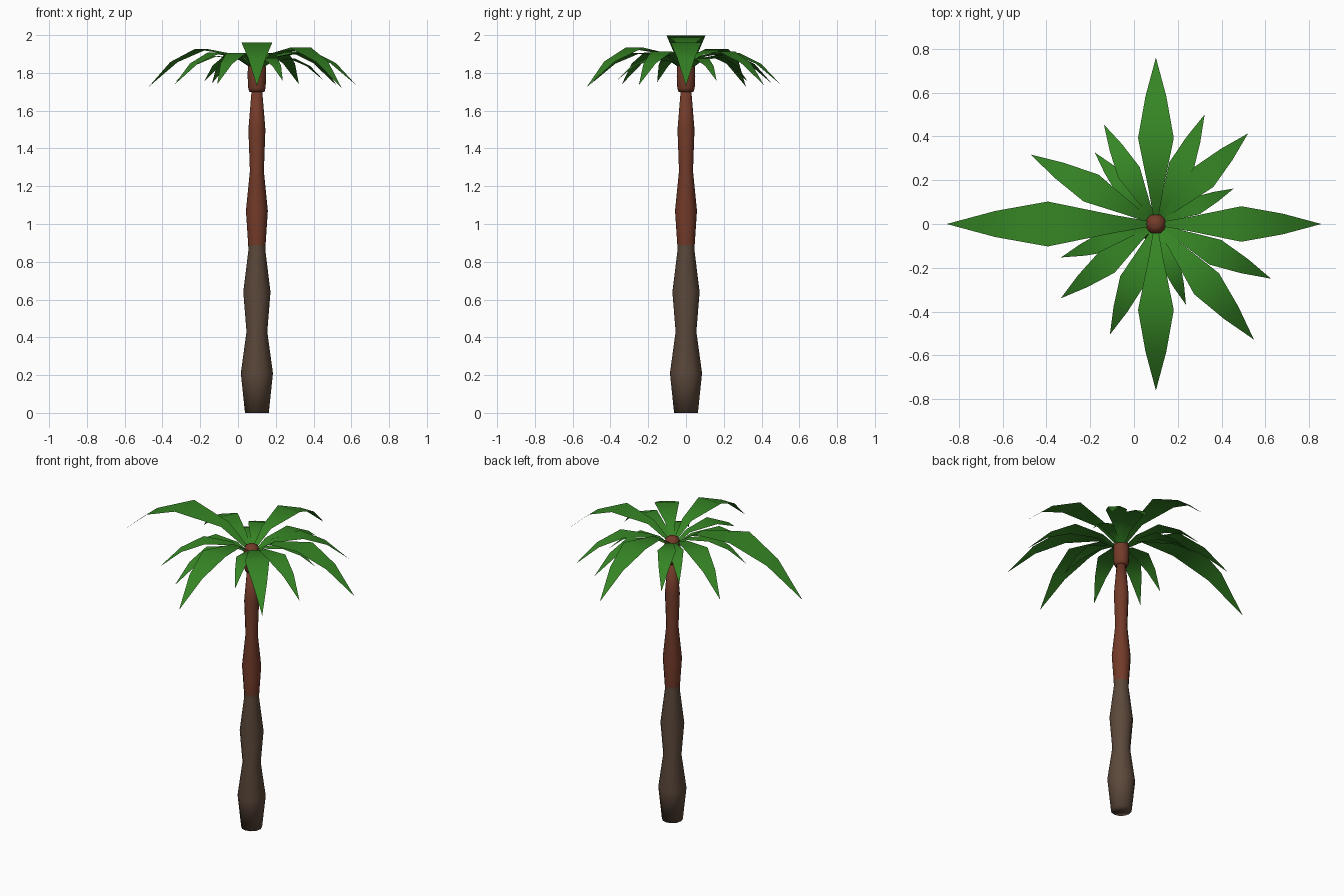
import bpy, bmesh, math
from mathutils import Matrix

if "Cube" in bpy.data.objects:
    bpy.data.objects.remove(bpy.data.objects["Cube"])

CX = 0.10  # trunk axis offset in x


def material(name, rgb):
    m = bpy.data.materials.new(name)
    m.diffuse_color = (*rgb, 1)
    m.use_nodes = True
    m.node_tree.nodes["Principled BSDF"].inputs["Base Color"].default_value = m.diffuse_color
    return m


GREY_BROWN = material("grey brown bark", (0.105, 0.065, 0.043))
RED_BROWN = material("red brown bark", (0.17, 0.043, 0.022))
GREEN = material("leaf green", (0.036, 0.235, 0.018))


def finish(name, bm, mats):
    bmesh.ops.recalc_face_normals(bm, faces=bm.faces)
    for f in bm.faces:
        f.smooth = True
    me = bpy.data.meshes.new(name)
    bm.to_mesh(me)
    bm.free()
    for m in mats:
        me.materials.append(m)
    ob = bpy.data.objects.new(name, me)
    bpy.context.collection.objects.link(ob)
    ob.location.x = CX
    return ob


def lathe(name, profile, mats, rule=lambda z: 0, sides=12):
    """Stack of rings with capped ends; rule picks the material by height."""
    bm = bmesh.new()
    rings = [[bm.verts.new((r * math.cos(2 * math.pi * i / sides),
                            r * math.sin(2 * math.pi * i / sides), z))
              for i in range(sides)] for r, z in profile]
    for a, b in zip(rings, rings[1:]):
        for i in range(sides):
            j = (i + 1) % sides
            bm.faces.new((a[i], a[j], b[j], b[i]))
    bm.faces.new(rings[0][::-1])
    bm.faces.new(rings[-1])
    for f in bm.faces:
        f.material_index = rule(f.calc_center_median().z)
    return finish(name, bm, mats)


# Bulging trunk, two bark colours
lathe("trunk", [(0.063, 0), (0.085, 0.21), (0.055, 0.43), (0.072, 0.64), (0.045, 0.86),
                (0.046, 0.89), (0.058, 1.07), (0.037, 1.28), (0.045, 1.50), (0.027, 1.72)],
      [GREY_BROWN, RED_BROWN], lambda z: int(z > 0.88))

# Crown knob holding the leaves
lathe("crown", [(0.040, 1.70), (0.046, 1.72), (0.049, 1.78), (0.048, 1.83),
                (0.040, 1.86), (0.018, 1.875)], [RED_BROWN])

# Leaf spine: distance, height, half width for a leaf of full size
SPINE = [(0.0, 0.0, 0.006), (0.155, 0.105, 0.033), (0.39, 0.14, 0.081),
         (0.58, 0.06, 0.047), (0.755, -0.09, 0.0)]


def frond(name, angle, length, base):
    s = length / 0.755
    bm = bmesh.new()
    rows = []
    for d, h, w in SPINE:
        ys = (-w, w) if w else (0,)
        rows.append([bm.verts.new((d * s, y * s, base + h * s)) for y in ys])
    for a, b in zip(rows, rows[1:]):
        bm.faces.new([a[0]] + b + [a[1]])
    bm.transform(Matrix.Rotation(math.radians(angle), 4, "Z"))
    ob = finish(name, bm, [GREEN])
    # keep the upper side facing up
    if sum(p.normal.z for p in ob.data.polygons) < 0:
        ob.data.flip_normals()


# Four large leaves on the axes, one longer
for i, (a, l) in enumerate([(0, 0.755), (90, 0.76), (180, 0.955), (270, 0.76)]):
    frond(f"large_frond_{i + 1}", a, l, 1.82)

# Smaller leaves in between
SMALL = [(24.5, 0.39), (44.5, 0.59), (66, 0.547), (117.6, 0.513), (130.5, 0.43),
         (151, 0.654), (199.4, 0.46), (218, 0.552), (247.4, 0.547), (290.4, 0.393),
         (310.3, 0.692), (334.6, 0.582)]
for i, (a, l) in enumerate(SMALL):
    frond(f"small_frond_{i + 1}", a, l, 1.805)
